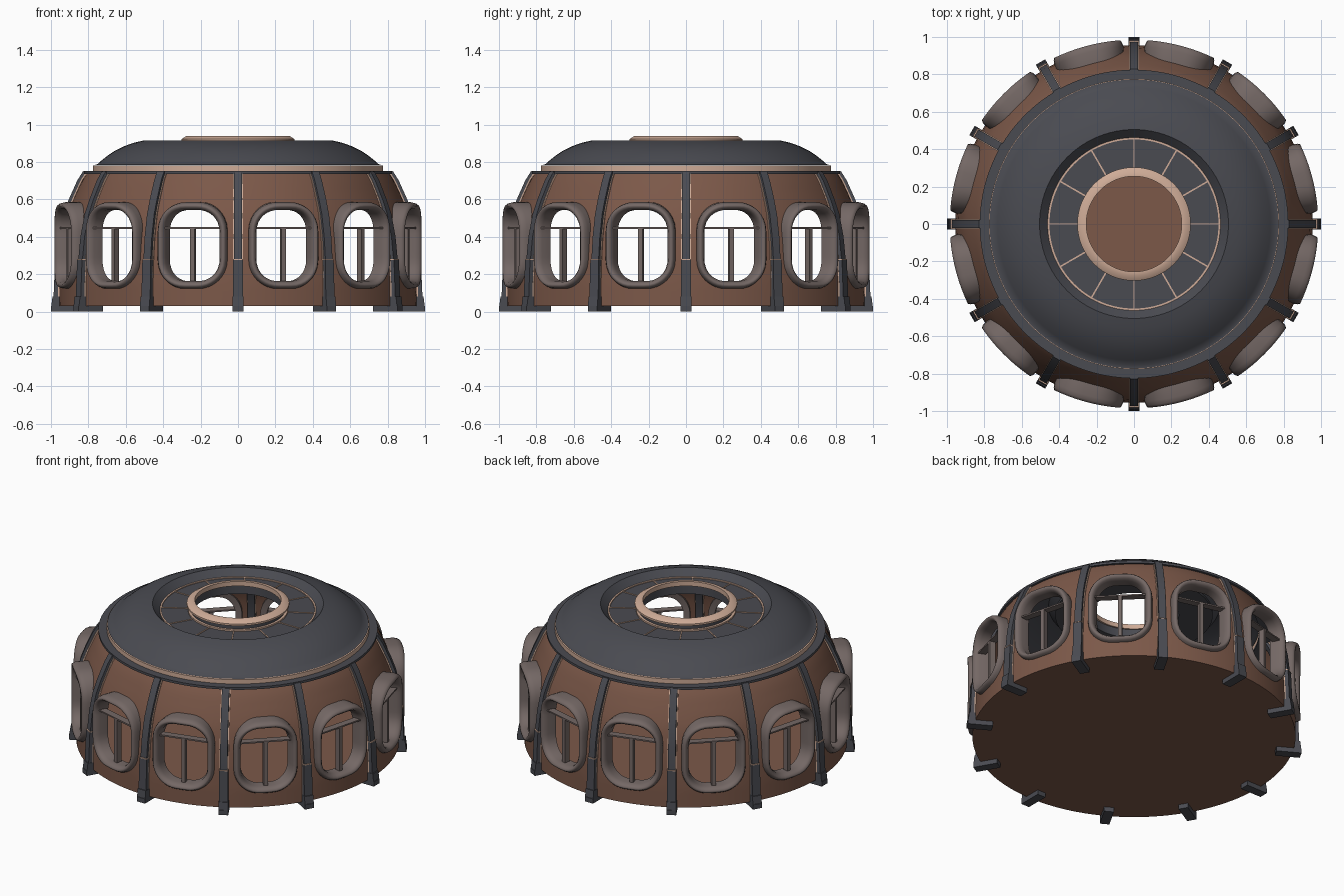
import bpy, math

if "Cube" in bpy.data.objects:
    bpy.data.objects.remove(bpy.data.objects["Cube"])

def material(name, rgb):
    m = bpy.data.materials.new(name)
    m.diffuse_color = (*rgb, 1)
    m.use_nodes = True
    m.node_tree.nodes["Principled BSDF"].inputs["Base Color"].default_value = m.diffuse_color
    return m

BROWN = material("brown_wall", (0.20, 0.098, 0.066))
DARK = material("dark_slate", (0.068, 0.070, 0.083))
TAN = material("tan_trim", (0.62, 0.41, 0.31))
FRAME = material("grey_brown_frame", (0.175, 0.138, 0.130))

def build(name, verts, faces, mat, angle=35):
    me = bpy.data.meshes.new(name)
    me.from_pydata(verts, [], faces)
    me.materials.append(mat)
    me.validate()
    me.shade_smooth()
    me.set_sharp_from_angle(angle=math.radians(angle))
    ob = bpy.data.objects.new(name, me)
    bpy.context.collection.objects.link(ob)
    return ob

def polar(a, r, z):
    return (r * math.cos(a), r * math.sin(a), z)

def lathe(name, profile, mat, closed=False, n=96):
    """Revolve (r, z) points, listed from inside top to outside bottom, round z."""
    k = len(profile)
    verts = [polar(2 * math.pi * i / n, r, z) for i in range(n) for r, z in profile]
    faces = []
    for i in range(n):
        j = (i + 1) % n
        for p in range(k if closed else k - 1):
            q = (p + 1) % k
            faces.append((i * k + p, i * k + q, j * k + q, j * k + p))
    return build(name, verts, faces, mat)

WALL = [(.955, .03), (.955, .15), (.948, .28), (.935, .40), (.910, .52),
        (.880, .60), (.835, .70), (.805, .745)]

def wall_r(z):
    for (r0, z0), (r1, z1) in zip(WALL, WALL[1:]):
        if z <= z1:
            return r0 + (r1 - r0) * (z - z0) / (z1 - z0)
    return WALL[-1][0]

def square(n=12):
    """Points round a unit square."""
    s = [-1 + 2 * i / n for i in range(n)]
    return ([(t, -1) for t in s] + [(1, t) for t in s]
            + [(-t, 1) for t in s] + [(-1, -t) for t in s])

HOLE_W, HOLE_H, HOLE_R, HOLE_Z = .152, .192, .115, .353

def outline(a, b, e):
    """Square point to rounded window outline grown by e."""
    w, h, rad = HOLE_W + e, HOLE_H + e, HOLE_R + e
    x, y = a * w, b * h
    cx = max(-w + rad, min(w - rad, x))
    cy = max(-h + rad, min(h - rad, y))
    d = math.hypot(x - cx, y - cy)
    return cx + (x - cx) / d * rad, HOLE_Z + cy + (y - cy) / d * rad

SQ = square()
N = len(SQ)
STEP = math.pi / 6

def grid_faces(faces, base, rings, closed):
    for m in range(rings if closed else rings - 1):
        m2 = (m + 1) % rings
        for i in range(N):
            j = (i + 1) % N
            faces.append((base + m * N + i, base + m * N + j,
                          base + m2 * N + j, base + m2 * N + i))

# Curved wall: twelve panels, each with a rounded window opening
verts, faces = [], []
M = 8
for s in range(12):
    mid = (s + .5) * STEP
    base = len(verts)
    for m in range(M):
        t = m / (M - 1)
        for a, b in SQ:
            u, z = outline(a, b, 0)
            ang = (1 - t) * u / .95 + t * a * STEP / 2
            zz = (1 - t) * z + t * (.03 + (b + 1) / 2 * .715)
            verts.append(polar(mid + ang, wall_r(zz), zz))
    grid_faces(faces, base, M, False)
build("wall", verts, faces, BROWN, 60)

# Window frames: rounded tube following the wall
section = [(-.002, .895), (-.002, .95), (.004, .972), (.015, .985),
           (.025, .985), (.034, .972), (.040, .95), (.040, .885)]
verts, faces = [], []
for s in range(12):
    base = len(verts)
    for e, r in section:
        for a, b in SQ:
            u, z = outline(a, b, e)
            verts.append(polar((s + .5) * STEP + u / .95, r, z))
    grid_faces(faces, base, len(section), True)
build("window_frames", verts, faces, FRAME, 60)

def radial_boxes(name, specs, offset, mat):
    """Boxes repeated twelve times: (r0, r1, half width, z0, z1)."""
    verts, faces = [], []
    for s in range(12):
        a = (s + offset) * STEP
        c, d = math.cos(a), math.sin(a)
        for r0, r1, w, z0, z1 in specs:
            o = len(verts)
            for z in (z0, z1):
                for r, t in ((r0, -w), (r1, -w), (r1, w), (r0, w)):
                    verts.append((r * c - t * d, r * d + t * c, z))
            faces += [tuple(o + i for i in f) for f in
                      ((3, 2, 1, 0), (4, 5, 6, 7), (0, 1, 5, 4),
                       (1, 2, 6, 5), (2, 3, 7, 6), (3, 0, 4, 7))]
    return build(name, verts, faces, mat)

def ribs(name, points, mat):
    """Swept ribs along (inner r, outer r, half width, z) stations."""
    verts, faces = [], []
    k = len(points)
    for s in range(12):
        a = s * STEP
        c, d = math.cos(a), math.sin(a)
        o = len(verts)
        for r0, r1, w, z in points:
            for r, t in ((r0, -w), (r1, -w), (r1, w), (r0, w)):
                verts.append((r * c - t * d, r * d + t * c, z))
        for p in range(k - 1):
            for q in range(4):
                q2 = (q + 1) % 4
                faces.append((o + p * 4 + q, o + p * 4 + q2,
                              o + p * 4 + 4 + q2, o + p * 4 + 4 + q))
        faces.append((o + 3, o + 2, o + 1, o))
        faces.append(tuple(o + 4 * (k - 1) + q for q in range(4)))
    return build(name, verts, faces, mat)

# Window crossbars: thin deep shelf with a post below
radial_boxes("window_crossbars", [(.90, .945, .155, .443, .452),
                                  (.91, .945, .012, .16, .445)], .5, FRAME)

# Ribs with tan edging, thicker lower sleeves and feet
zs = [.05, .15, .28, .40, .52, .60, .70, .748]
ribs("ribs", [(wall_r(z) - .03, wall_r(z) + .025, .022, z) for z in zs], DARK)
ribs("rib_edging", [(wall_r(z) - .012, wall_r(z) + .007, .027, z) for z in zs], TAN)
ribs("rib_sleeves", [(.93, .987, .027, .06), (.93, .978, .026, .277)], DARK)
radial_boxes("rib_bands", [(.93, .980, .0265, .277, .282)], 0, TAN)
ribs("feet", [(.85, 1.0, .029, 0), (.85, 1.0, .029, .03),
              (.90, .998, .029, .031), (.90, .992, .029, .08)], DARK)

# Floor slab
lathe("floor", [(.0001, .04), (.955, .04), (.955, .03), (.0001, .03)], BROWN)

# Eave ring and tan band
lathe("eave_ring", [(.74, .752), (.825, .752), (.825, .737), (.74, .737)], DARK, True)
lathe("eave_band", [(.74, .780), (.776, .780), (.776, .752), (.74, .752)], TAN, True)

# Roof shell with a sunken opening
lathe("roof", [(.46, .868), (.505, .915), (.56, .902), (.61, .884), (.655, .862),
               (.695, .836), (.73, .808), (.755, .786), (.772, .784)], DARK)

# Sunken skylight deck with radial strips
lathe("skylight_deck", [(.27, .870), (.465, .870), (.465, .855), (.27, .855)], DARK, True)
lathe("deck_edge_trim", [(.452, .876), (.462, .876), (.462, .869), (.452, .869)], TAN, True)
radial_boxes("deck_strips", [(.29, .455, .004, .866, .874)], 0, TAN)

# Skylight collar and top ring
lathe("skylight_collar", [(.265, .92), (.28, .92), (.28, .855), (.265, .855)], DARK, True)
lathe("collar_base_trim", [(.27, .880), (.295, .880), (.295, .869), (.27, .869)], TAN, True)
lathe("skylight_ring", [(.255, .940), (.275, .940), (.303, .922), (.303, .910),
                        (.255, .910)], TAN, True)
